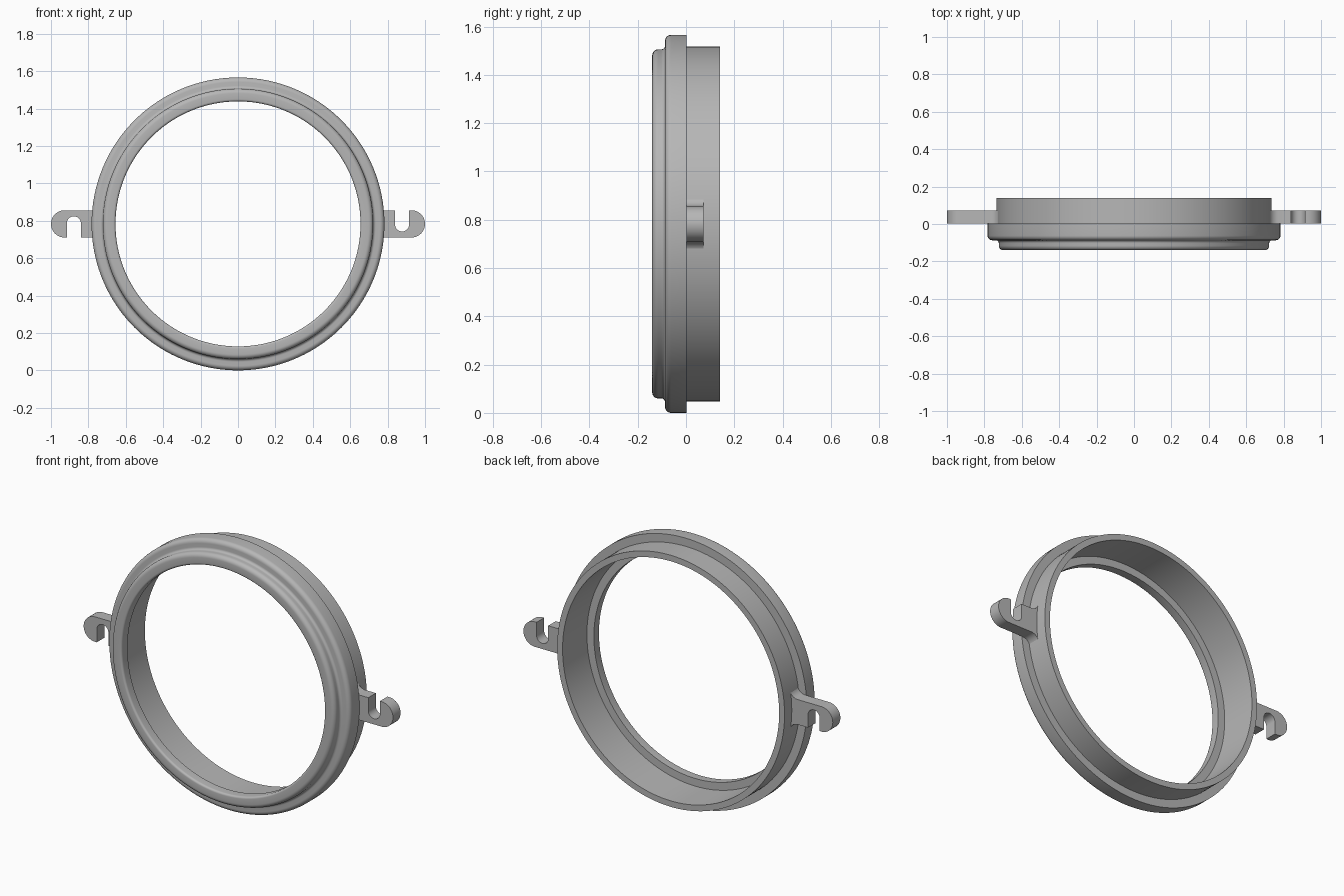
import bpy, bmesh
from math import sin, cos, pi, radians
from mathutils import Matrix, Vector

cube = bpy.data.objects.get("Cube")
if cube:
    bpy.data.objects.remove(cube, do_unlink=True)

CENTRE = Vector((0, 0, 0.783))

grey = bpy.data.materials.new("plain grey")
grey.use_nodes = True
colour = (0.47, 0.47, 0.47, 1)
grey.diffuse_color = colour
grey.node_tree.nodes["Principled BSDF"].inputs["Base Color"].default_value = colour


def arc(cx, cy, r, start, end, steps):
    """Points along an arc, angles in degrees."""
    angles = [radians(start + (end - start) * i / steps) for i in range(steps + 1)]
    return [(cx + r * cos(a), cy + r * sin(a)) for a in angles]


def finish(bm, name):
    bmesh.ops.recalc_face_normals(bm, faces=bm.faces)
    mesh = bpy.data.meshes.new(name)
    bm.to_mesh(mesh)
    bm.free()
    mesh.materials.append(grey)
    obj = bpy.data.objects.new(name, mesh)
    obj.location = CENTRE
    bpy.context.collection.objects.link(obj)
    bpy.ops.object.select_all(action='DESELECT')
    obj.select_set(True)
    bpy.context.view_layer.objects.active = obj
    bpy.ops.object.shade_smooth_by_angle(angle=radians(30))
    return obj


# Ring: (radius, depth) cross-section turned about the y axis
section = [(0.70, 0.14), (0.70, -0.085), (0.655, -0.085)]       # bore with inner ledge
section += arc(0.667, -0.128, 0.012, 180, 270, 5)               # inner front edge
section += arc(0.698, -0.115, 0.025, 270, 360, 7)               # outer front edge
section += arc(0.738, -0.102, 0.015, 180, 90, 5)                # hollow fillet
section += arc(0.758, -0.062, 0.025, 270, 360, 7)               # flange edge
section += [(0.783, 0.003), (0.735, 0.003), (0.735, 0.14)]      # flange back and sleeve

bm = bmesh.new()
verts = [bm.verts.new((r, y, 0)) for r, y in section]
edges = [bm.edges.new((v, verts[(i + 1) % len(verts)])) for i, v in enumerate(verts)]
bmesh.ops.spin(bm, geom=verts + edges, cent=(0, 0, 0), axis=(0, 1, 0),
               angle=2 * pi, steps=160, use_merge=True)
bmesh.ops.remove_doubles(bm, verts=bm.verts, dist=0.0001)
finish(bm, "ring_body")

# Hook outline in x and z: flared root, round tip and open slot
outline = [(0.712, -0.121)]
outline += arc(0.772, -0.122, 0.049, 180, 90, 8)
outline += arc(0.927, 0, 0.073, -90, 90, 20)
outline += [(0.915, 0.073)]
outline += arc(0.8775, -0.003, 0.0375, 0, -180, 16)
outline += [(0.84, 0.073)]
outline += arc(0.772, 0.122, 0.049, 270, 180, 8)
outline += [(0.712, 0.121)]

for name, turn in (("left_hook", 0), ("right_hook", pi)):
    bm = bmesh.new()
    face = bm.faces.new([bm.verts.new((x, 0.003, z)) for x, z in outline])
    grown = bmesh.ops.extrude_face_region(bm, geom=[face], use_keep_orig=True)["geom"]
    bmesh.ops.translate(bm, vec=(0, 0.07, 0),
                        verts=[g for g in grown if isinstance(g, bmesh.types.BMVert)])
    bmesh.ops.rotate(bm, verts=bm.verts, cent=(0, 0, 0), matrix=Matrix.Rotation(turn, 3, 'Y'))
    finish(bm, name)
